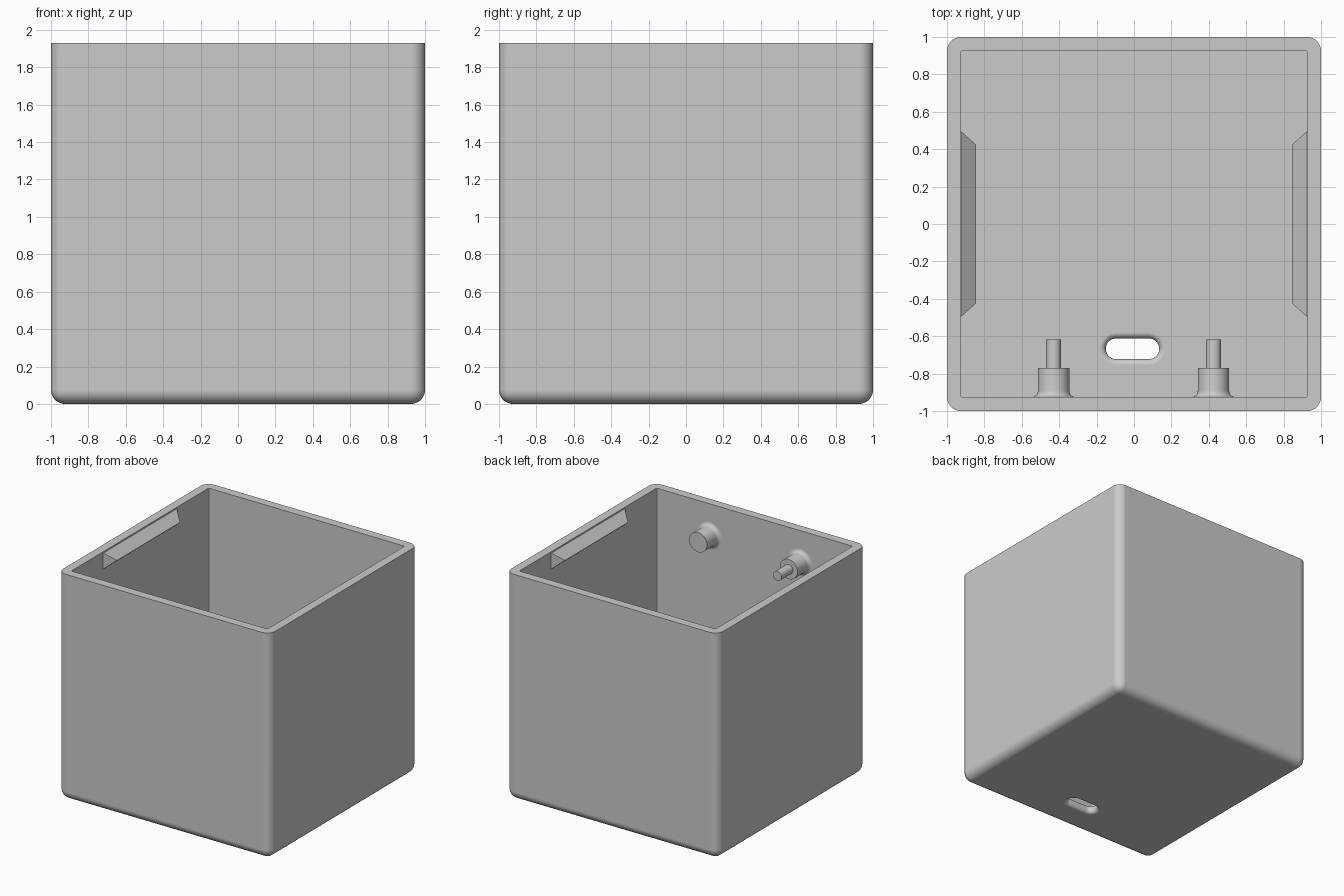
import bpy, bmesh, math
from mathutils import Matrix, Vector

if "Cube" in bpy.data.objects:
    bpy.data.objects.remove(bpy.data.objects["Cube"], do_unlink=True)

HEIGHT, WALL, RADIUS = 1.93, 0.075, 0.075
INNER = 1 - WALL

grey = bpy.data.materials.new("light grey plastic")
grey.use_nodes = True
colour = (0.6, 0.6, 0.6, 1)
grey.diffuse_color = colour
grey.node_tree.nodes["Principled BSDF"].inputs["Base Color"].default_value = colour


def make_object(name, bm):
    bmesh.ops.recalc_face_normals(bm, faces=bm.faces)
    mesh = bpy.data.meshes.new(name)
    bm.to_mesh(mesh)
    bm.free()
    mesh.materials.append(grey)
    obj = bpy.data.objects.new(name, mesh)
    bpy.context.collection.objects.link(obj)
    return obj


def smooth(obj):
    bpy.ops.object.select_all(action="DESELECT")
    obj.select_set(True)
    bpy.context.view_layer.objects.active = obj
    bpy.ops.object.shade_smooth_by_angle(angle=math.radians(30))


def rounded_block(name, half, bottom, top, radius, segments, round_bottom):
    bm = bmesh.new()
    bmesh.ops.create_cube(bm, size=1)
    for v in bm.verts:
        v.co = (v.co.x * 2 * half, v.co.y * 2 * half, top if v.co.z > 0 else bottom)
    edges = []
    for e in bm.edges:
        a, b = (v.co.z for v in e.verts)
        if a != b or (round_bottom and a == bottom):
            edges.append(e)
    bmesh.ops.bevel(bm, geom=edges, offset=radius, segments=segments,
                    profile=0.5, affect="EDGES")
    return make_object(name, bm)


def loft(bm, rings):
    """Skin a list of closed rings and cap both ends."""
    loops = [[bm.verts.new(p) for p in ring] for ring in rings]
    n = len(loops[0])
    for low, high in zip(loops, loops[1:]):
        for i in range(n):
            j = (i + 1) % n
            bm.faces.new((low[i], low[j], high[j], high[i]))
    bm.faces.new(loops[0])
    bm.faces.new(loops[-1])


def slot_ring(radius, z):
    """Stadium outline around the cable slot."""
    points = []
    for side in (1, -1):
        for k in range(17):
            a = math.pi * k / 16 - side * math.pi / 2
            points.append((-0.008 + side * 0.088 + radius * math.cos(a),
                           -0.667 + radius * math.sin(a), z))
    return points


def cable_slot_cutter():
    # Narrow in the middle, flared with a fillet at both floor faces
    lip, steps = 0.032, 6
    profile = []
    for k in range(steps + 1):
        a = math.pi / 2 * k / steps
        profile.append((0.055 + lip * (1 - math.sin(a)), lip * (1 - math.cos(a))))
    rings = [slot_ring(profile[0][0], -0.1)]
    rings += [slot_ring(r, z) for r, z in profile]
    rings += [slot_ring(r, WALL - z) for r, z in reversed(profile)]
    rings.append(slot_ring(profile[0][0], WALL + 0.1))
    bm = bmesh.new()
    loft(bm, rings)
    return make_object("slot_cutter", bm)


def cut(obj, cutter):
    mod = obj.modifiers.new("cut", "BOOLEAN")
    mod.operation, mod.solver, mod.object = "DIFFERENCE", "EXACT", cutter
    bpy.context.view_layer.update()
    graph = bpy.context.evaluated_depsgraph_get()
    mesh = bpy.data.meshes.new_from_object(obj.evaluated_get(graph))
    obj.modifiers.clear()
    obj.data = mesh
    bpy.data.objects.remove(cutter, do_unlink=True)


# Open box with rounded outside edges and a cable slot in the floor
box = rounded_block("box_shell", 1, 0, HEIGHT, RADIUS, 8, True)
cut(box, rounded_block("cavity_cutter", INNER, WALL, HEIGHT + 0.2, 0.008, 3, False))
cut(box, cable_slot_cutter())
smooth(box)
normals = box.modifiers.new("even_normals", "WEIGHTED_NORMAL")
normals.keep_sharp = True


# Wedge-shaped lid catches on the two side walls
def lid_catch(name, side):
    bm = bmesh.new()
    root, tip = side * (INNER + 0.01), side * (INNER - 0.08)
    top, bottom = HEIGHT - 0.003, HEIGHT - 0.157
    rings = []
    for end in (-1, 1):
        rings.append([(root, end * 0.505, top), (root, end * 0.505, bottom),
                      (tip, end * 0.425, (top + bottom) / 2)])
    loft(bm, rings)
    return make_object(name, bm)


for name, side in (("left", 1), ("right", -1)):
    lid_catch(name + "_lid_catch", side)


# Board standoffs on the front wall, filleted at the root, some with a pin
def standoff(name, x, z, pinned):
    body, fillet, pin = 0.084, 0.032, 0.04
    profile = [(body + fillet, -0.01)]
    for k in range(7):
        a = math.pi / 2 * k / 6
        profile.append((body + fillet * (1 - math.sin(a)), fillet * (1 - math.cos(a))))
    profile.append((body, 0.155))
    if pinned:
        profile += [(pin, 0.155), (pin, 0.307)]
    rings = []
    for r, depth in profile:
        rings.append([(x + r * math.cos(t), -INNER + depth, z + r * math.sin(t))
                      for t in (2 * math.pi * i / 40 for i in range(40))])
    bm = bmesh.new()
    loft(bm, rings)
    smooth(make_object(name, bm))


for level, z in (("upper", 1.66), ("lower", 0.2)):
    for name, x in (("left", 0.425), ("right", -0.43)):
        pinned = (level == "upper") == (x < 0)
        standoff(f"{level}_{name}_standoff", x, z, pinned)
